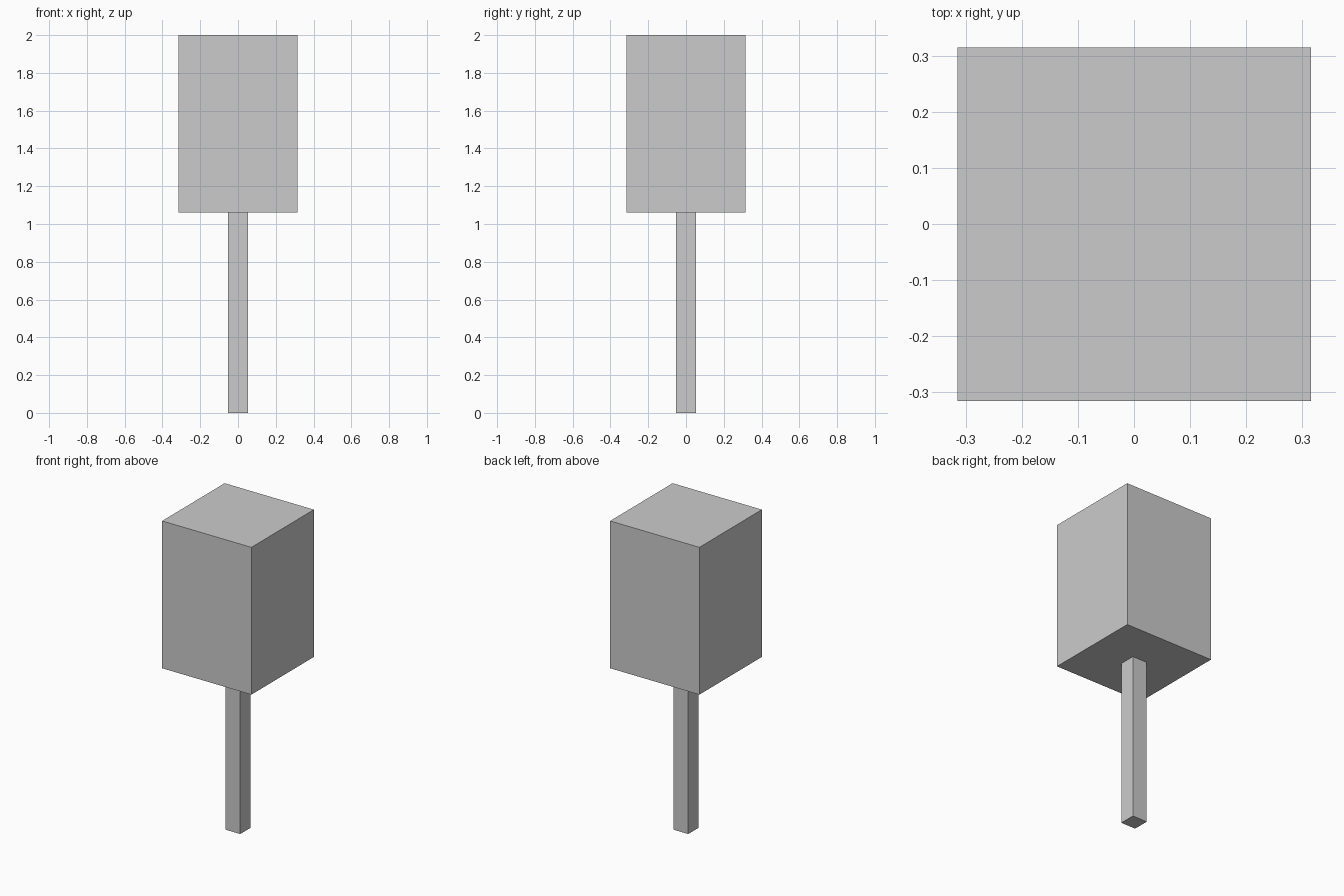
import bpy

if "Cube" in bpy.data.objects:
    bpy.data.objects.remove(bpy.data.objects["Cube"])


def block(name, width, z_bottom, z_top):
    """Square upright block centred on the z axis."""
    bpy.ops.mesh.primitive_cube_add(size=1, location=(0, 0, (z_bottom + z_top) / 2))
    obj = bpy.context.object
    obj.name = name
    obj.scale = (width, width, z_top - z_bottom)
    bpy.ops.object.transform_apply(location=False, rotation=False, scale=True)
    return obj


CANOPY_BASE = 1.06

# Slim square trunk
block("trunk", 0.104, 0, CANOPY_BASE)

# Tall box canopy on top
block("canopy", 0.63, CANOPY_BASE, 2)
